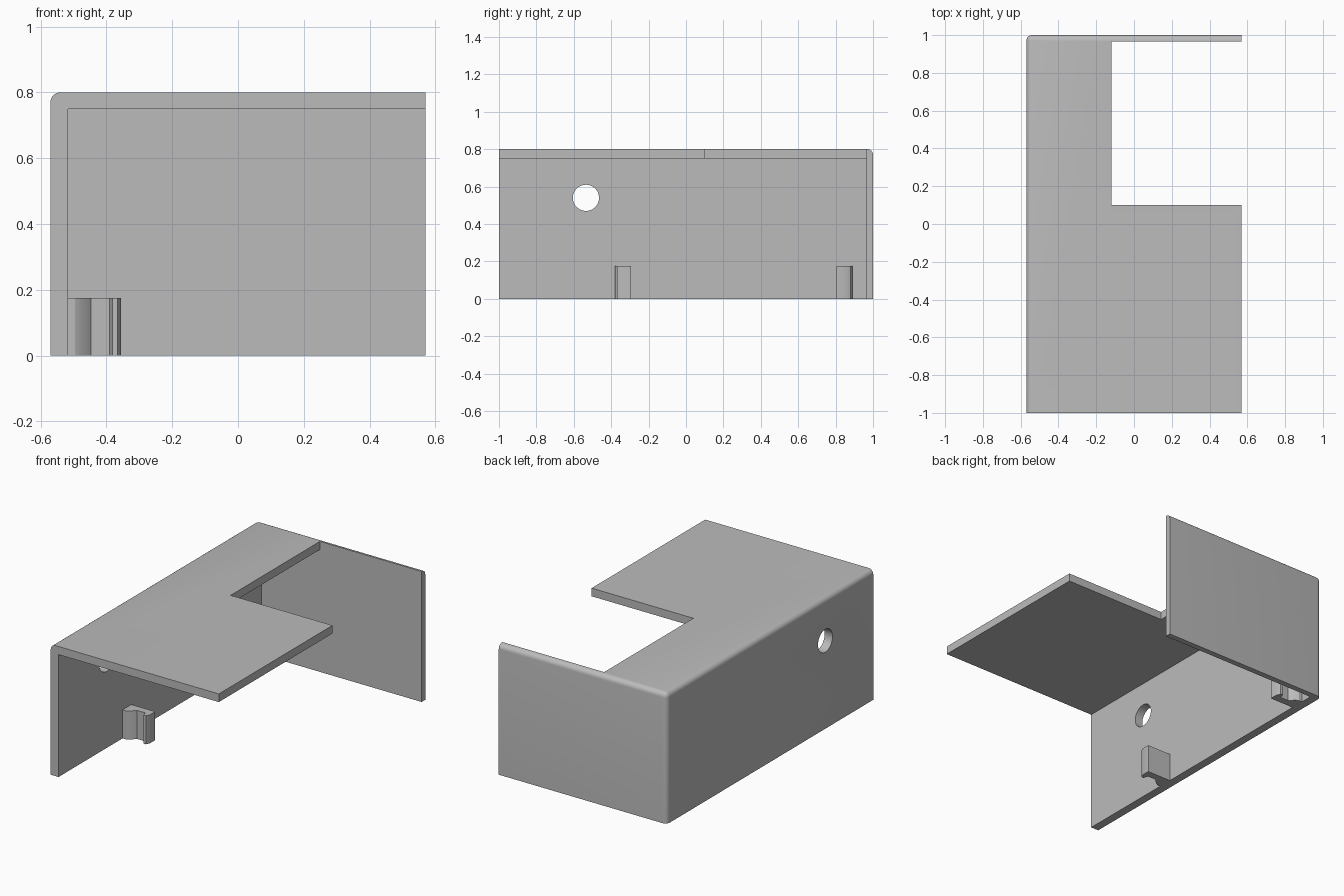
import bpy
import bmesh
from math import radians
from mathutils import Matrix, Vector

default = bpy.data.objects.get("Cube")
if default:
    bpy.data.objects.remove(default, do_unlink=True)

grey = bpy.data.materials.new("plain grey")
grey.use_nodes = True
colour = (0.5, 0.5, 0.5, 1)
grey.diffuse_color = colour
grey.node_tree.nodes["Principled BSDF"].inputs["Base Color"].default_value = colour

X, Y, H = 0.57, 1.0, 0.8           # outer half-width, half-length, height
WALL_X, BACK_Y, ROOF_Z = -0.517, 0.965, 0.75   # inner faces


def finish(name, bm):
    bmesh.ops.recalc_face_normals(bm, faces=bm.faces)
    mesh = bpy.data.meshes.new(name)
    bm.to_mesh(mesh)
    bm.free()
    mesh.materials.append(grey)
    obj = bpy.data.objects.new(name, mesh)
    bpy.context.collection.objects.link(obj)
    return obj


def box(low, high):
    low, high = Vector(low), Vector(high)
    bm = bmesh.new()
    place = Matrix.Translation((low + high) / 2) @ Matrix.Diagonal((*(high - low), 1))
    bmesh.ops.create_cube(bm, size=1, matrix=place)
    return bm


def cut(target, cutter):
    cutter.hide_render = True
    cutter.hide_set(True)
    mod = target.modifiers.new(cutter.name, "BOOLEAN")
    mod.operation = "DIFFERENCE"
    mod.solver = "EXACT"
    mod.object = cutter
    bpy.context.view_layer.objects.active = target
    bpy.ops.object.modifier_apply(modifier=mod.name)
    bpy.data.objects.remove(cutter, do_unlink=True)


# Outer block, rounded on the three edges that meet at the back corner
bm = box((-X, -Y, 0), (X, Y, H))
corner = max(bm.verts, key=lambda v: v.co.dot(Vector((-1, 1, 1))))
bmesh.ops.bevel(bm, geom=list(corner.link_edges), offset=0.03, segments=6,
                profile=0.5, affect="EDGES")
cover = finish("cover_shell", bm)

# Hollow out the inside, then open the roof beside the back wall
cut(cover, finish("cavity_cutter", box((WALL_X, -2, -1), (2, BACK_Y, ROOF_Z))))
cut(cover, finish("roof_notch_cutter", box((-0.12, 0.1, 0.5), (2, BACK_Y, 1))))

# Round hole through the side wall
bm = bmesh.new()
bmesh.ops.create_cone(bm, cap_ends=True, segments=48, radius1=0.07, radius2=0.07, depth=0.3,
                      matrix=Matrix.Translation((-0.55, -0.535, 0.54))
                      @ Matrix.Rotation(radians(90), 4, "Y"))
cut(cover, finish("hole_cutter", bm))

# Hooked clips on the side wall, mirrored along its length
hook = [(WALL_X, -0.295), (WALL_X, -0.38), (-0.495, -0.38), (-0.475, -0.37),
        (-0.447, -0.34), (-0.39, -0.34), (-0.382, -0.37), (-0.366, -0.37),
        (-0.355, -0.345), (-0.355, -0.295)]
MIRROR_Y = 0.255


def clip(name, mirrored):
    bm = bmesh.new()
    base = bm.faces.new([bm.verts.new((x, 2 * MIRROR_Y - y if mirrored else y, 0))
                         for x, y in hook])
    top = bmesh.ops.extrude_face_region(bm, geom=[base], use_keep_orig=True)["geom"]
    bmesh.ops.translate(bm, vec=(0, 0, 0.175),
                        verts=[v for v in top if isinstance(v, bmesh.types.BMVert)])
    return finish(name, bm)


parts = [cover, clip("front_clip", False), clip("back_clip", True)]

# Smooth the rounded edges, keep the corners crisp
bpy.ops.object.select_all(action="DESELECT")
for part in parts:
    part.select_set(True)
bpy.context.view_layer.objects.active = cover
bpy.ops.object.shade_smooth_by_angle(angle=radians(25))
